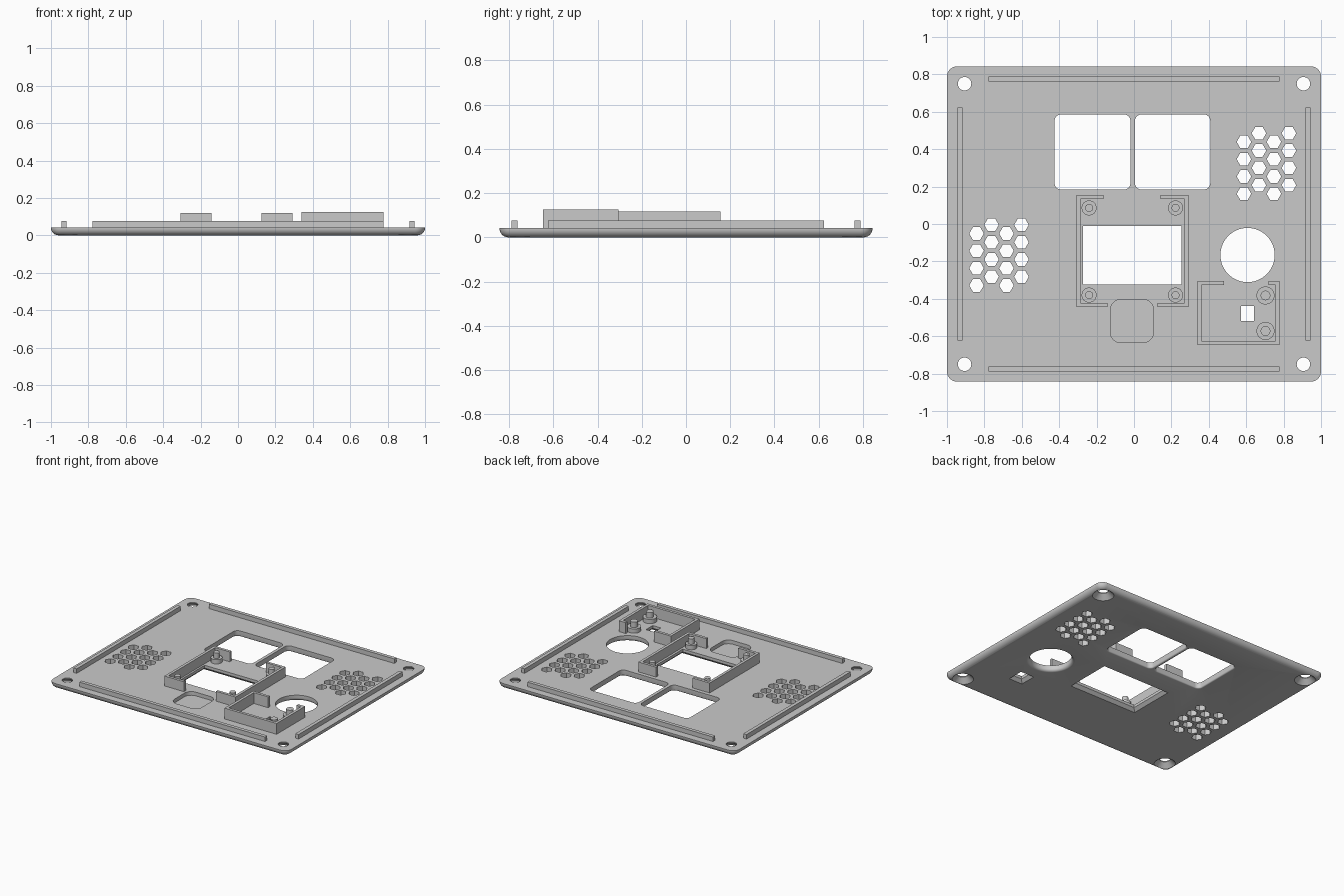
import bpy, bmesh, math

cube = bpy.data.objects.get("Cube")
if cube:
    bpy.data.objects.remove(cube)

grey = bpy.data.materials.new("plain_grey")
grey.use_nodes = True
colour = (0.59, 0.59, 0.59, 1)
grey.diffuse_color = colour
grey.node_tree.nodes["Principled BSDF"].inputs["Base Color"].default_value = colour

TOP = 0.043     # plate thickness
SINK = 0.04     # how far raised parts start inside the plate


def box_outline(x0, x1, y0, y1, r=0.0, seg=8):
    """Rectangle outline, optionally with round corners, as a function of outward offset."""
    def ring(off):
        pts = []
        for k, (cx, cy) in enumerate([(x1 - r, y1 - r), (x0 + r, y1 - r),
                                      (x0 + r, y0 + r), (x1 - r, y0 + r)]):
            if r == 0:
                sx, sy = (1, -1, -1, 1)[k], (1, 1, -1, -1)[k]
                pts.append((cx + sx * off, cy + sy * off))
                continue
            for i in range(seg + 1):
                a = math.pi / 2 * (k + i / seg)
                pts.append((cx + (r + off) * math.cos(a), cy + (r + off) * math.sin(a)))
        return pts
    return ring


def round_outline(cx, cy, r, n=40):
    def ring(off):
        return [(cx + (r + off) * math.cos(math.tau * i / n),
                 cy + (r + off) * math.sin(math.tau * i / n)) for i in range(n)]
    return ring


def loft(bm, ring, sections):
    """Closed solid through a list of (offset, z) sections, bottom first."""
    loops = [[bm.verts.new((x, y, z)) for x, y in ring(off)] for off, z in sections]
    bm.faces.new(loops[0][::-1])
    bm.faces.new(loops[-1])
    n = len(loops[0])
    for lo, hi in zip(loops, loops[1:]):
        for i in range(n):
            j = (i + 1) % n
            bm.faces.new((lo[i], lo[j], hi[j], hi[i]))


def make(name, bm):
    bmesh.ops.recalc_face_normals(bm, faces=bm.faces)
    mesh = bpy.data.meshes.new(name)
    bm.to_mesh(mesh)
    bm.free()
    mesh.materials.append(grey)
    obj = bpy.data.objects.new(name, mesh)
    bpy.context.collection.objects.link(obj)
    return obj


def smooth(obj):
    bpy.ops.object.select_all(action='DESELECT')
    obj.select_set(True)
    bpy.context.view_layer.objects.active = obj
    bpy.ops.object.shade_smooth_by_angle(angle=math.radians(35))


def fillet(r, steps=6):
    """Quarter-round lip: offset falls from r to 0 as z rises from 0 to r."""
    arcs = [math.pi / 2 * i / steps for i in range(steps + 1)]
    return [(r * (1 - math.sin(a)), r * (1 - math.cos(a))) for a in arcs]


# Plate with a rounded lower rim
bm = bmesh.new()
loft(bm, box_outline(-1, 1, -0.843, 0.843, 0.055),
     [(-off, z) for off, z in fillet(0.04)] + [(0, TOP)])
plate = make("plate", bm)

# All openings gathered in one cutter; its solids must not touch each other
bm = bmesh.new()
LOW, HIGH = -0.02, TOP + 0.02


def flared(ring, sections):
    loft(bm, ring, [(sections[0][0], LOW)] + sections + [(0, HIGH)])


for sx in (-1, 1):
    for sy in (-1, 1):
        flared(round_outline(sx * 0.906, sy * 0.75, 0.036, 32), [(0.038, 0), (0, 0.036)])

flared(box_outline(-0.425, -0.019, 0.184, 0.586, 0.035), fillet(0.009, 3))
flared(box_outline(0.005, 0.408, 0.184, 0.586, 0.035), fillet(0.009, 3))
flared(round_outline(0.607, -0.166, 0.145, 64), fillet(0.022))
bevel = [(0.022, 0), (0, 0.022)]
flared(box_outline(-0.272, 0.253, -0.323, -0.011), bevel)
flared(box_outline(0.573, 0.642, -0.519, -0.438), bevel)

# Shallow pocket in the upper face
loft(bm, box_outline(-0.126, 0.104, -0.634, -0.404, 0.055), [(0, 0.015), (0, HIGH)])

# Honeycomb vents: staggered columns
pitch = 0.0925
for x0, y0 in ((-0.842, -0.051), (0.588, 0.439)):
    for col in range(4):
        for row in range(4):
            y = y0 - row * pitch + (col % 2) * pitch / 2
            loft(bm, round_outline(x0 + col * pitch * 0.866, y, 0.039, 6),
                 [(0, LOW), (0, HIGH)])

cutter = make("opening_cutter", bm)
cutter.hide_render = True
cut = plate.modifiers.new("openings", 'BOOLEAN')
cut.operation = 'DIFFERENCE'
cut.solver = 'EXACT'
cut.object = cutter
bpy.context.view_layer.objects.active = plate
bpy.ops.object.modifier_apply(modifier=cut.name)
bpy.data.objects.remove(cutter)
smooth(plate)


def walls(name, height, rects):
    bm = bmesh.new()
    for rect in rects:
        loft(bm, box_outline(*rect), [(0, SINK), (0, height)])
    return make(name, bm)


# Low locating rails along the four sides
for name, s in (("left", 1), ("right", -1)):
    xs = sorted((s * 0.917, s * 0.944))
    walls(name + "_rail", 0.077, [(*xs, -0.623, 0.623)])
for name, s in (("back", 1), ("front", -1)):
    ys = sorted((s * 0.761, s * 0.788))
    walls(name + "_rail", 0.077, [(-0.778, 0.778, *ys)])

# Screen holder: two long walls with short return lips
T = 0.021
walls("screen_holder", 0.118, [
    (-0.307, -0.307 + T, -0.444, 0.155), (0.291 - T, 0.291, -0.444, 0.155),
    (-0.307 + T, -0.163, 0.155 - T, 0.155), (0.142, 0.291 - T, 0.155 - T, 0.155),
    (-0.307 + T, -0.142, -0.444, -0.444 + T), (0.126, 0.291 - T, -0.444, -0.444 + T)])

# Sensor holder: three walls and two lips at the back
walls("sensor_holder", 0.125, [
    (0.34, 0.34 + T, -0.647, -0.305), (0.777 - T, 0.777, -0.647, -0.305),
    (0.34 + T, 0.777 - T, -0.647, -0.647 + T),
    (0.34 + T, 0.481, -0.305 - T, -0.305), (0.719, 0.777 - T, -0.305 - T, -0.305)])


def pegs(name, spots, r_base, r_pin):
    """Stepped mounting pegs: a wide boss carrying a thin pin."""
    bm = bmesh.new()
    for x, y in spots:
        loft(bm, round_outline(x, y, r_base, 32),
             [(0, SINK), (0, 0.075), (r_pin - r_base, 0.075), (r_pin - r_base, 0.116)])
    smooth(make(name, bm))


pegs("screen_pegs", [(x, y) for x in (-0.24, 0.222) for y in (0.086, -0.38)], 0.04, 0.021)
pegs("sensor_pegs", [(0.703, -0.382), (0.703, -0.572)], 0.048, 0.026)
